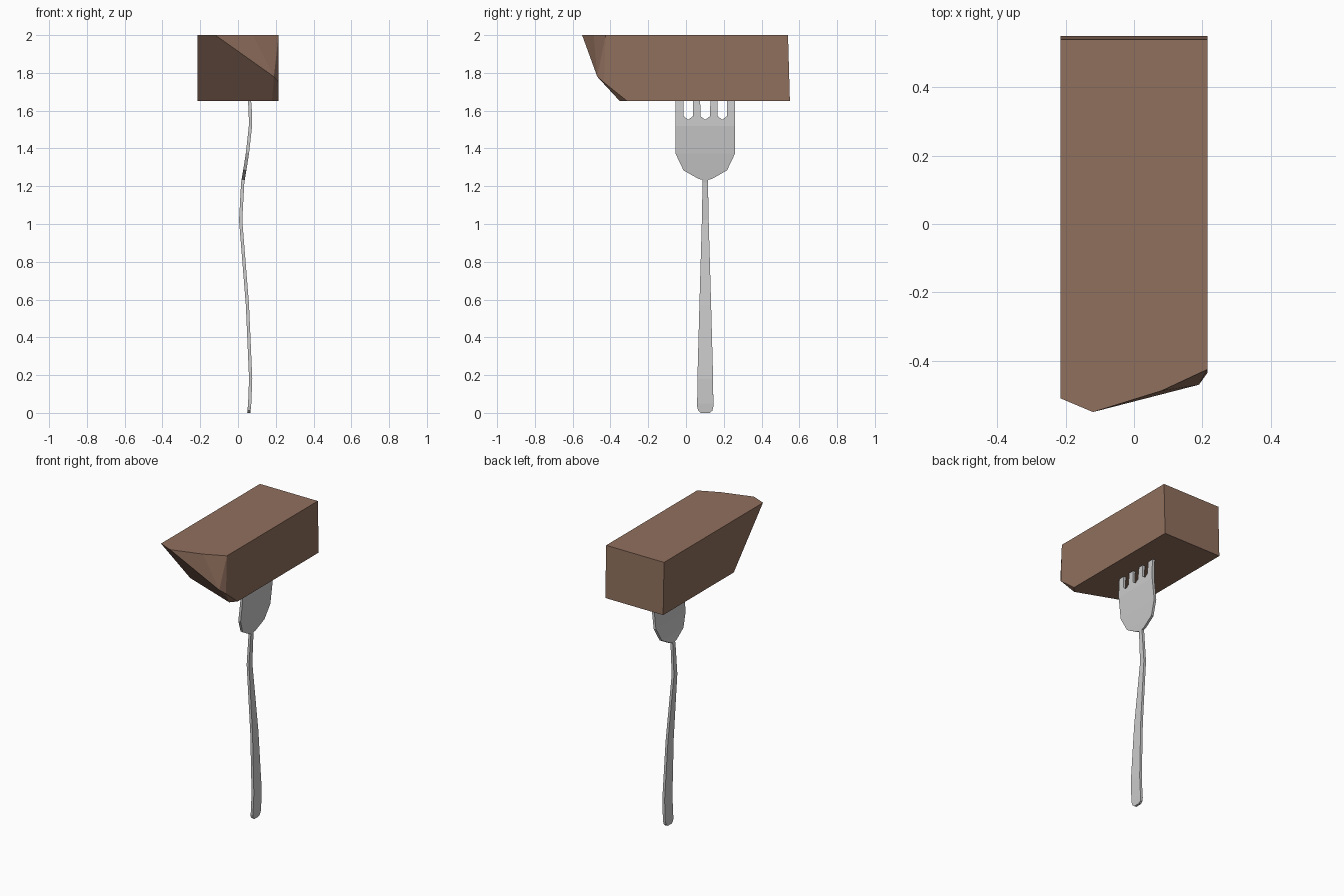
import bpy, bmesh

if "Cube" in bpy.data.objects:
    bpy.data.objects.remove(bpy.data.objects["Cube"])


def make_object(name, bm):
    mesh = bpy.data.meshes.new(name)
    bm.normal_update()
    bm.to_mesh(mesh)
    bm.free()
    obj = bpy.data.objects.new(name, mesh)
    bpy.context.collection.objects.link(obj)
    return obj


# Food block: box with a slanted, chipped front end
W, TOP, BOT = 0.215, 2.0, 1.65
corners = [
    (-W, 0.54, TOP), (W, 0.54, TOP), (-W, 0.55, BOT), (W, 0.55, BOT),
    (-W, -0.51, TOP), (-0.12, -0.55, TOP), (0.08, -0.488, TOP), (W, -0.425, TOP),
    (0.19, -0.47, 1.78), (W, -0.435, 1.75),
    (-W, -0.20, BOT), (0.18, -0.35, BOT), (W, -0.31, BOT),
]
bm = bmesh.new()
for c in corners:
    bm.verts.new(c)
bmesh.ops.convex_hull(bm, input=bm.verts)
bmesh.ops.dissolve_limit(bm, angle_limit=0.03, verts=bm.verts, edges=bm.edges)
bmesh.ops.recalc_face_normals(bm, faces=bm.faces)
block = make_object("food_block", bm)
brown = bpy.data.materials.new("brown")
brown.diffuse_color = (0.28, 0.16, 0.11, 1)
brown.use_nodes = True
brown.node_tree.nodes["Principled BSDF"].inputs["Base Color"].default_value = brown.diffuse_color
block.data.materials.append(brown)

# Fork: flat half outline (offset from centre, z), mirrored, then bent along its length
CENTRE = 0.102
TIP = 1.88
half = [
    (0.022, 0.0), (0.037, 0.012), (0.043, 0.035), (0.041, 0.2), (0.031, 0.57),
    (0.018, 1.02), (0.014, 1.235), (0.035, 1.24), (0.115, 1.285), (0.158, 1.375),
    (0.158, 1.62), (0.152, TIP - 0.03), (0.142, TIP), (0.130, TIP - 0.03),
    (0.116, 1.65), (0.114, 1.57), (0.090, 1.552), (0.066, 1.57),
    (0.064, 1.65), (0.058, TIP - 0.03), (0.046, TIP), (0.034, TIP - 0.03),
    (0.027, 1.65), (0.025, 1.57),
]
outline = half + [(0, 1.552)] + [(-y, z) for y, z in reversed(half)]

# Side-on curve of the fork as (z, x)
bend = [(0.0, 0.057), (0.05, 0.062), (0.18, 0.067), (0.57, 0.050), (1.02, 0.014),
        (1.22, 0.025), (1.285, 0.036), (1.375, 0.050), (1.52, 0.066), (1.6, 0.065),
        (1.7, 0.057), (TIP, 0.03)]


def bend_x(z):
    for (z0, x0), (z1, x1) in zip(bend, bend[1:]):
        if z <= z1 + 1e-5:
            return x0 + (x1 - x0) * (z - z0) / (z1 - z0)
    return bend[-1][1]


bm = bmesh.new()
bm.faces.new([bm.verts.new((0, CENTRE + y, z)) for y, z in outline])
for z, _ in bend[1:-1]:
    bmesh.ops.bisect_plane(bm, geom=bm.verts[:] + bm.edges[:] + bm.faces[:],
                           dist=1e-5, plane_co=(0, 0, z), plane_no=(0, 0, 1))
for v in bm.verts:
    v.co.x = bend_x(v.co.z)
fork = make_object("fork", bm)
solid = fork.modifiers.new("thickness", 'SOLIDIFY')
solid.thickness = 0.017
solid.offset = 0
